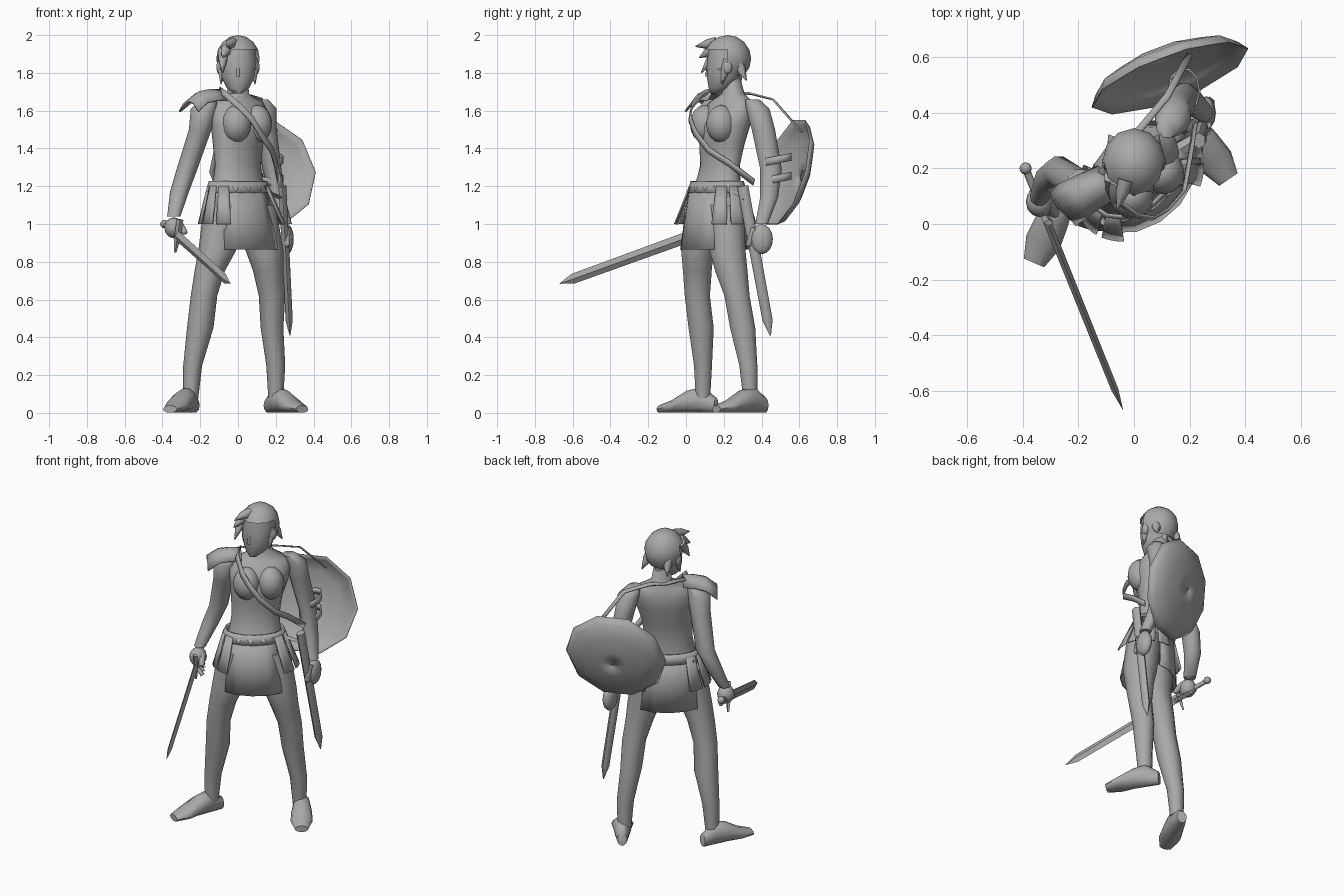
import bpy, bmesh, math
from mathutils import Vector

if "Cube" in bpy.data.objects:
    bpy.data.objects.remove(bpy.data.objects["Cube"], do_unlink=True)

grey = bpy.data.materials.new("plain grey")
grey.use_nodes = True
grey.diffuse_color = (0.4, 0.4, 0.4, 1)
grey.node_tree.nodes["Principled BSDF"].inputs["Base Color"].default_value = grey.diffuse_color

TURN = math.radians(38)              # the body is twisted toward its left
SIDE = Vector((math.cos(TURN), math.sin(TURN), 0))
BACK = Vector((-SIDE.y, SIDE.x, 0))
X, Y, Z = Vector((1, 0, 0)), Vector((0, 1, 0)), Vector((0, 0, 1))
MIRROR = (("left", 1), ("right", -1))


def finish(name, bm, angle=50, thick=0):
    bmesh.ops.recalc_face_normals(bm, faces=bm.faces)
    mesh = bpy.data.meshes.new(name)
    bm.to_mesh(mesh)
    bm.free()
    mesh.materials.append(grey)
    mesh.shade_smooth()
    mesh.set_sharp_from_angle(angle=math.radians(angle))
    obj = bpy.data.objects.new(name, mesh)
    bpy.context.collection.objects.link(obj)
    if thick:
        mod = obj.modifiers.new("thickness", "SOLIDIFY")
        mod.thickness, mod.offset = thick, 0


def skin(bm, rows, closed=False):
    """Bridge rows of vertices with quads."""
    for row, following in zip(rows, rows[1:]):
        count = len(row)
        for i in range(count if closed else count - 1):
            j = (i + 1) % count
            bm.faces.new((row[i], row[j], following[j], following[i]))


def loft(name, rings, u=X, v=Y, sides=10, caps=True, angle=60, thick=0):
    """Join rings (x, y, z, half width, half depth); round if no depth is given."""
    bm = bmesh.new()
    rows = []
    for x, y, z, wide, *deep in rings:
        centre, depth = Vector((x, y, z)), deep[0] if deep else wide
        angles = [math.tau * i / sides for i in range(sides)]
        rows.append([bm.verts.new(centre + u * wide * math.cos(t) + v * depth * math.sin(t))
                     for t in angles])
    skin(bm, rows, closed=True)
    if caps:
        bm.faces.new(rows[0])
        bm.faces.new(rows[-1])
    finish(name, bm, angle, thick)


def rod(name, start, end, wide, deep, tip=1, neck=.9, side=Z, sides=4):
    """Straight bar that narrows to its tip beyond the neck."""
    p, q = Vector(start), Vector(end)
    along = (q - p).normalized()
    u = along.cross(side).normalized()
    rings = [(*p.lerp(q, t), wide * s, deep * s) for t, s in ((0, 1), (neck, .9), (1, tip))]
    loft(name, rings, u, u.cross(along), sides, angle=30 if sides == 4 else 60)


def ribbon(name, points, width, across):
    bm = bmesh.new()
    reach = across.normalized() * width / 2
    skin(bm, [[bm.verts.new(Vector(p) - reach), bm.verts.new(Vector(p) + reach)] for p in points])
    finish(name, bm, thick=.008)


def ball(name, centre, size, u=X, v=Y, cut=None):
    bm = bmesh.new()
    bmesh.ops.create_uvsphere(bm, u_segments=12, v_segments=8, radius=1)
    for vert in bm.verts:
        c = vert.co.copy()
        vert.co = Vector(centre) + u * c.x * size[0] + v * c.y * size[1] + Z * c.z * size[2]
    if cut:
        gone = [f for f in bm.faces if cut(f.calc_center_median())]
        bmesh.ops.delete(bm, geom=gone, context="FACES")
    finish(name, bm, angle=60)


# Torso and neck
loft("torso", [(.02, .15, 1, .15, .11), (.01, .16, 1.14, .17, .12), (0, .17, 1.22, .15, .1),
               (0, .18, 1.31, .14, .08), (0, .19, 1.42, .15, .1), (.01, .2, 1.52, .17, .12),
               (0, .22, 1.6, .18, .11), (0, .24, 1.65, .15, .08), (0, .25, 1.69, .06),
               (0, .23, 1.8, .05)], SIDE, BACK, 14)
for label, k in MIRROR:
    centre = Vector((.01, .19, 1.53)) - BACK * .06 + SIDE * k * .07
    ball(label + "_chest", centre, (.08, .08, .1), SIDE, BACK)

# Head, face and hair
loft("head", [(0, .15, 1.69, .02), (0, .18, 1.72, .06), (0, .2, 1.78, .09),
              (0, .21, 1.86, .1), (0, .21, 1.93, .09)], sides=12, angle=70)
rod("nose", (0, .12, 1.84), (0, .11, 1.78), .01, .01, side=X, sides=6)
ball("hair", (0, .22, 1.875), (.115, .125, .125),
     cut=lambda c: c.z < 1.9 and c.y < .19 or c.z < 1.79)


def lock(name, root, tip):
    rod(name, root, tip, .03, .03, tip=.1, neck=.4, side=X, sides=6)


lock("top_lock", (-.03, .16, 1.96), (-.06, .05, 1.94))
lock("brow_lock", (-.06, .15, 1.93), (-.08, .07, 1.88))
lock("cheek_lock", (-.08, .17, 1.92), (-.08, .08, 1.8))
lock("nape_lock", (0, .27, 1.83), (0, .27, 1.68))
for label, k in MIRROR:
    lock(label + "_temple_lock", (k * .08, .22, 1.87), (k * .09, .19, 1.74))
    lock(label + "_back_lock", (k * .06, .27, 1.86), (k * .09, .32, 1.76))
    ball(label + "_ear", (k * .1, .22, 1.83), (.015, .025, .035))

# Legs
loft("right_leg", [(-.08, .09, 1.1, .1), (-.11, .06, .86, .1, .09), (-.15, .06, .75, .08),
                   (-.18, .06, .62, .07), (-.2, .08, .45, .07),
                   (-.24, .09, .25, .05), (-.25, .09, .08, .04)])
loft("left_leg", [(.1, .21, 1.1, .1), (.14, .22, .86, .1), (.16, .24, .75, .08, .09),
                  (.18, .27, .62, .07), (.18, .3, .45, .06, .07),
                  (.2, .33, .25, .05), (.2, .34, .08, .04)])


def foot(name, heel, toe):
    p, q = Vector(heel), Vector(toe)
    across = (q - p).normalized().cross(Z)
    shape = ((.03, .04), (.05, .07), (.06, .06), (.065, .035), (.04, .02))
    rings = [(*p.lerp(q, i / 4).xy, high, wide, high) for i, (wide, high) in enumerate(shape)]
    loft(name, rings, across, Z)


foot("right_foot", (-.23, .16, 0), (-.36, -.14, 0))
foot("left_foot", (.16, .42, 0), (.34, .16, 0))

# Arms and hands
loft("right_arm", [(-.15, .14, 1.66, .04), (-.18, .13, 1.61, .07), (-.2, .14, 1.5, .06),
                   (-.27, .19, 1.29, .055), (-.31, .16, 1.17, .05), (-.34, .1, 1.04, .035)])
loft("left_arm", [(.12, .35, 1.66, .04), (.14, .38, 1.61, .065), (.15, .41, 1.5, .055, .065),
                  (.18, .45, 1.29, .05, .06), (.21, .44, 1.14, .04, .05), (.25, .4, 1, .035)])
ball("right_fist", (-.34, .08, .98), (.05, .055, .055))
ball("left_fist", (.26, .4, .92), (.035, .06, .08))
rod("right_thumb", (-.31, .08, 1), (-.28, .03, .95), .02, .02, tip=.5, sides=6)
rod("left_thumb", (.26, .36, .98), (.26, .33, .88), .02, .02, tip=.5, side=X, sides=6)
for i in range(4):
    knuckle = Vector((-.37, .11, .97)).lerp(Vector((-.33, .04, .94)), i / 3)
    rod(f"right_finger_{i + 1}", knuckle, knuckle + Vector((.05, 0, -.05)), .014, .014, side=Y, sides=6)

# Shoulder guard: an arched plate
bm = bmesh.new()
inner, outer = Vector((-.09, .16, 1.71)), Vector((-.26, .06, 1.71))
rows = []
for i in range(4):
    s = i / 3
    centre = inner.lerp(outer, s) - Z * .06 * s ** 4
    rows.append([bm.verts.new(centre + BACK * w * (.06 + .02 * s) - Z * .055 * w * w)
                 for w in (-1, -.5, 0, .5, 1)])
skin(bm, rows)
finish("shoulder_guard", bm, thick=.012)

# Belt and hanging skirt panels
HIP, HIP_WIDE, HIP_DEEP = Vector((0, .165, 1.2)), .18, .12
loft("belt", [(0, .165, 1.165, .188, .128), (0, .165, 1.225, .17, .112)], SIDE, BACK, 16,
     caps=False, thick=.01)


def panel(name, middle, spread, hem, flare):
    bm = bmesh.new()
    rows = []
    for drop in (0, .5, 1):
        row = []
        for k in (-1, -.5, 0, .5, 1):
            t = math.radians(middle + spread * k)
            centre = HIP + Vector((.02, -.01, hem - HIP.z)) * drop
            wide, deep = HIP_WIDE + flare * drop, HIP_DEEP + flare * drop
            row.append(bm.verts.new(centre + SIDE * wide * math.cos(t) + BACK * deep * math.sin(t)))
        rows.append(row)
    skin(bm, rows)
    finish(name, bm, thick=.008)


panel("front_panel", -98, 49, hem=.865, flare=.04)
panel("back_panel", 90, 49, hem=.865, flare=.04)
for label, first in (("left", -40), ("right", 130)):
    for i in range(4):
        panel(f"{label}_skirt_strip_{i + 1}", first + 28 * i, 11, hem=1, flare=.07)

# Sword in the right hand
pommel, tip = Vector((-.39, .2, 1)), Vector((-.04, -.668, .685))
hilt = pommel.lerp(tip, .2)
rod("sword_blade", hilt, tip, .014, .03, tip=.05)
rod("sword_grip", pommel, hilt, .014, .014, sides=8)
ball("sword_pommel", pommel, (.022, .022, .022))
cross = Vector((.15, -.25, 1)).normalized() * .09
rod("sword_guard", hilt + cross, hilt - cross, .012, .018, tip=.4, neck=.6, side=X)

# Scabbard at the left hip
rod("scabbard", (.235, .3, 1.2), (.275, .447, .41), .03, .024, tip=.1, side=X, sides=6)
rod("scabbard_hanger", (.15, .26, 1.17), (.25, .32, 1.13), .025, .012)

# Round shield on the left forearm
out = Vector((-.35, .93, -.28)).normalized()
across = Vector((.93, .35, 0)).normalized()
up = out.cross(across).normalized()
rim, radius, bulge = Vector((.13, .525, 1.275)), .3, .09
dome = []
for degrees in (0, 25, 50, 72, 89):
    t = math.radians(degrees)
    dome.append((*(rim + out * bulge * math.sin(t)), radius * math.cos(t)))
loft("shield", dome, across, up, 10, caps=False, thick=.004)
for label, z in (("upper", 1.34), ("lower", 1.24)):
    loft(label + "_arm_strap", [(.18, .48, z + rise, .056, .08) for rise in (-.02, .02)],
         X, Vector((0, 1, .2)), caps=False, thick=.008)

# Straps across the body
ribbon("chest_strap", [(-.1, .16, 1.71), (-.07, .09, 1.69), (.01, .03, 1.62), (.07, .02, 1.56),
                       (.12, .05, 1.48), (.18, .12, 1.39), (.2, .23, 1.32), (.22, .36, 1.22)],
       .035, Vector((.4, .3, 1)))
ribbon("shield_sling", [(-.12, .18, 1.7), (-.05, .28, 1.69), (.02, .34, 1.69), (.12, .46, 1.66),
                        (.2, .61, 1.49)], .025, Vector((.8, -.5, .3)))
